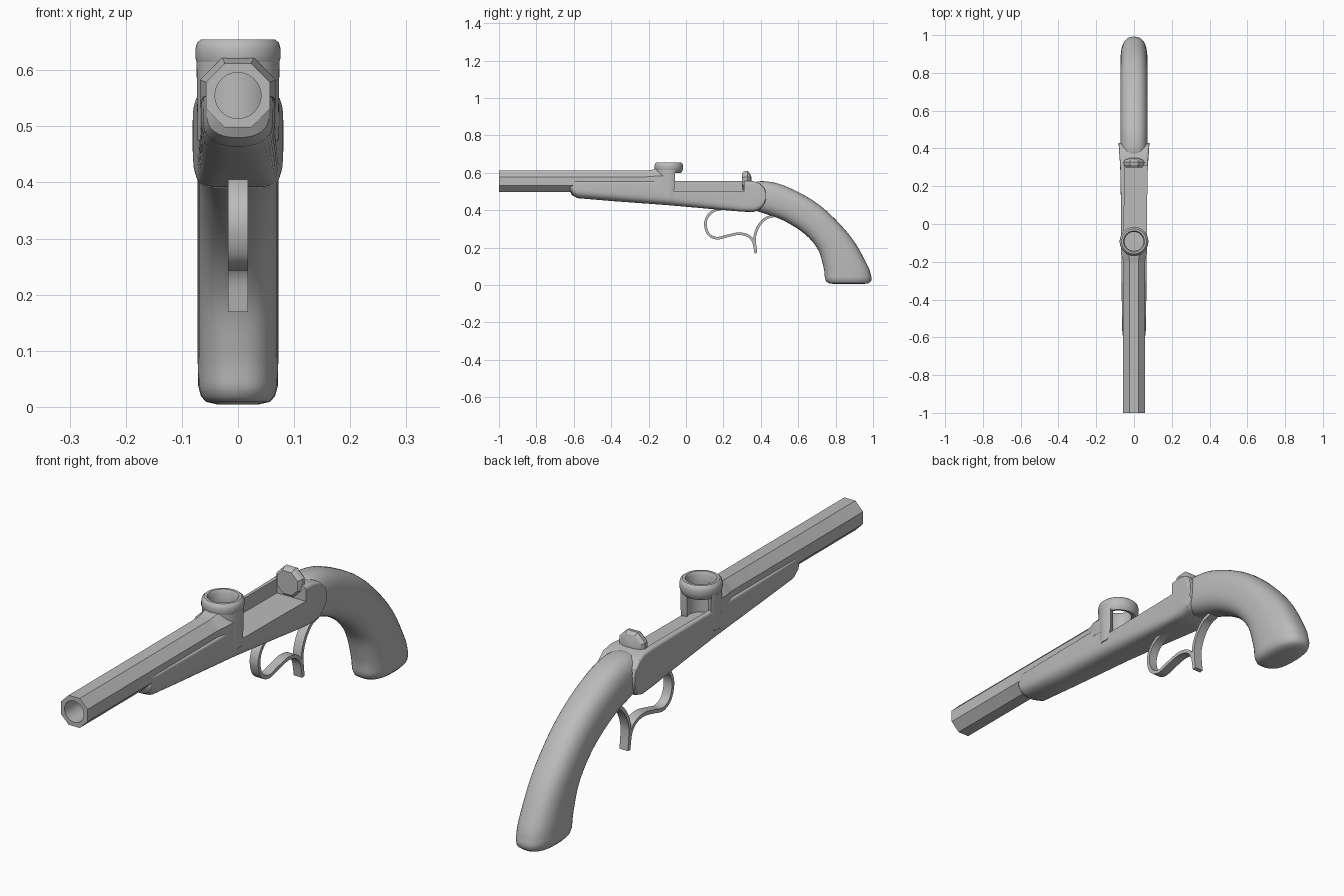
import bpy, bmesh
from math import sin, cos, pi, radians
from mathutils import Vector

cube = bpy.data.objects.get("Cube")
if cube:
    bpy.data.objects.remove(cube)

grey = bpy.data.materials.new("plain_grey")
grey.use_nodes = True
COLOR = (0.5, 0.5, 0.5, 1)
grey.diffuse_color = COLOR
grey.node_tree.nodes["Principled BSDF"].inputs["Base Color"].default_value = COLOR


def finish(name, bm, angle=35):
    bmesh.ops.recalc_face_normals(bm, faces=bm.faces)
    mesh = bpy.data.meshes.new(name)
    bm.to_mesh(mesh)
    bm.free()
    mesh.materials.append(grey)
    ob = bpy.data.objects.new(name, mesh)
    bpy.context.collection.objects.link(ob)
    smooth(ob, angle)
    return ob


def smooth(ob, angle=35):
    bpy.ops.object.select_all(action='DESELECT')
    ob.select_set(True)
    bpy.context.view_layer.objects.active = ob
    bpy.ops.object.shade_smooth_by_angle(angle=radians(angle))


def loft(name, rings, closed=False, angle=35):
    """Skin matching rings of points; cap the ends unless the rings close up."""
    bm = bmesh.new()
    rows = [[bm.verts.new(p) for p in ring] for ring in rings]
    n = len(rows[0])
    pairs = list(zip(rows, rows[1:])) + ([(rows[-1], rows[0])] if closed else [])
    for a, b in pairs:
        for i in range(n):
            j = (i + 1) % n
            bm.faces.new((a[i], a[j], b[j], b[i]))
    if not closed:
        bm.faces.new(rows[0])
        bm.faces.new(rows[-1])
    return finish(name, bm, angle)


def spline(points, steps):
    """Catmull-Rom samples through the points."""
    p = [Vector(q) for q in points]
    p = [p[0] * 2 - p[1]] + p + [p[-1] * 2 - p[-2]]
    out = []
    for i in range(1, len(p) - 2):
        a, b, c, d = p[i - 1:i + 3]
        for s in range(steps):
            t = s / steps
            out.append(b + (c - a) * t / 2 + (a * 2 - b * 5 + c * 4 - d) * t * t / 2
                       + (b * 3 - a - c * 3 + d) * t ** 3 / 2)
    return out + [p[-2]]


def power(v, n):
    return abs(v) ** (2 / n) * (1 if v >= 0 else -1)


def section(low, high, half, n_low, n_high, count=40):
    """Superellipse in x and the low-high direction, both given as (y, z)."""
    mid, axis = (low + high) / 2, (high - low) / 2
    ring = []
    for i in range(count):
        t = 2 * pi * i / count
        n = n_high if sin(t) > 0 else n_low
        p = mid + axis * power(sin(t), n)
        ring.append((half * power(cos(t), n), p.x, p.y))
    return ring


def cut(ob, cutter):
    """Subtract the cutter from the object."""
    mod = ob.modifiers.new("cut", 'BOOLEAN')
    mod.operation = 'DIFFERENCE'
    mod.solver = 'EXACT'
    mod.object = cutter
    bpy.context.view_layer.objects.active = ob
    bpy.ops.object.modifier_apply(modifier=mod.name)


def rod(y0, y1, radius, z):
    return [[(radius * cos(2 * pi * i / 40), y, z + radius * sin(2 * pi * i / 40))
             for i in range(40)] for y in (y0, y1)]


AXIS_Z = 0.555
RING_Y = -0.092


def octagon(y, apothem):
    r = apothem / cos(pi / 8)
    return [(r * cos(pi / 8 + i * pi / 4), y, AXIS_Z + r * sin(pi / 8 + i * pi / 4))
            for i in range(8)]


# Barrel, swelling slightly where it meets the ring
barrel = loft("barrel", [octagon(y, a) for y, a in
              ((-1, .057), (-.21, .057), (-.185, .06), (-.16, .068), (-.11, .068))], angle=25)

# Stock: y, bottom, top, half width, roundness of the underside
profile = [(-.62, .50, .553, .045, 2.2), (-.61, .48, .555, .055, 2.3), (-.58, .464, .555, .062, 2.4),
           (-.4, .449, .555, .065, 2.6), (-.1, .427, .555, .068, 3.2), (.15, .405, .555, .07, 4.5),
           (.3, .392, .555, .073, 6), (.36, .39, .555, .077, 6), (.395, .402, .543, .08, 6),
           (.42, .43, .517, .081, 5), (.428, .455, .492, .081, 5)]
stock = loft("stock", [section(Vector((y, lo)), Vector((y, hi)), w, n, 14)
                       for y, lo, hi, w, n in profile])

# Grip: upper and lower edge pairs in (y, z), half width
edges = [(.33, .53, .34, .41, .06), (.40, .555, .40, .388, .07), (.527, .53, .52, .345, .072),
         (.71, .43, .634, .273, .072), (.874, .267, .705, .19, .072), (.968, .11, .735, .096, .072),
         (.992, .04, .743, .035, .071)]
grip_rows = spline(edges_v := [Vector(e) for e in edges], 6)
grip_rows += [Vector(e) for e in ((.99, .02, .75, .018, .066), (.975, .009, .765, .009, .057),
                                  (.94, .004, .80, .004, .035))]
grip = loft("grip", [section(Vector(e[0:2]), Vector(e[2:4]), e[4], 2.5, 2.5)
                     for e in grip_rows], angle=50)

# Ring on top of the breech and the side skirt below it
def turned(name, outline):
    rings = []
    for i in range(48):
        t = 2 * pi * i / 48
        rings.append([(r * cos(t), RING_Y + r * sin(t), z) for r, z in outline])
    return loft(name, rings, closed=True)


turned("breech_ring", [(.05, .605), (.05, .645), (.056, .655), (.066, .655), (.073, .649),
                       (.076, .638), (.076, .622), (.071, .607), (.066, .6)])

# Skirt wraps the front half and hangs lowest at the sides
skirt = []
for i in range(41):
    t = radians(-90 + (i - 20) * 5.8)
    flare = abs(i - 20) / 20
    low = .475 if flare < .93 else .475 + (flare - .93) * .7
    skirt.append([(r * cos(t), RING_Y + r * sin(t), z)
                  for r, z in ((.05, .615), (.074, .615), (.072, low), (.05, low))])
loft("breech_skirt", skirt)

# Cutters: bore, ring chamber and loading bay open to the left side
bore = loft("bore_cutter", rod(-1.1, -.05, .041, AXIS_Z))
chamber = loft("chamber_cutter", [[(.05 * cos(2 * pi * i / 40), RING_Y + .05 * sin(2 * pi * i / 40), z)
                                   for i in range(40)] for z in (.5, .8)])
bay = loft("bay_cutter", [[(x, y, z) for x, y in ((-.053, -.09), (.2, -.09), (.2, .31), (-.05, .31))]
                          for z in (.5, .8)])
for ob, cutters in ((barrel, (bore, chamber)), (stock, (bore, chamber, bay))):
    for c in cutters:
        cut(ob, c)
    smooth(ob, 25)
for c in (bore, chamber, bay):
    bpy.data.objects.remove(c)

# Hammer: octagonal face with a domed back
loft("hammer", [octagon(y, a) for y, a in ((.3, .044), (.312, .053), (.328, .055),
                                          (.34, .046), (.35, .022))], angle=25)


# Trigger guard: flat strips swept along a path in (y, z)
def strip(name, path, half=.018, thick=.014):
    pts = spline(path, 6)
    rings = []
    for i, p in enumerate(pts):
        d = (pts[min(i + 1, len(pts) - 1)] - pts[max(i - 1, 0)]).normalized()
        n = Vector((-d.y, d.x)) * thick / 2
        rings.append([(x, (p + s * n).x, (p + s * n).y)
                      for x, s in ((-half, -1), (half, -1), (half, 1), (-half, 1))])
    return loft(name, rings)


strip("guard_loop", [(.20, .41), (.15, .397), (.115, .365), (.104, .32), (.122, .27), (.165, .25),
                     (.22, .262), (.28, .274), (.33, .264), (.36, .232), (.373, .17)])
strip("guard_spur", [(.47, .37), (.425, .355), (.39, .318), (.37, .27), (.368, .225), (.374, .17)])
